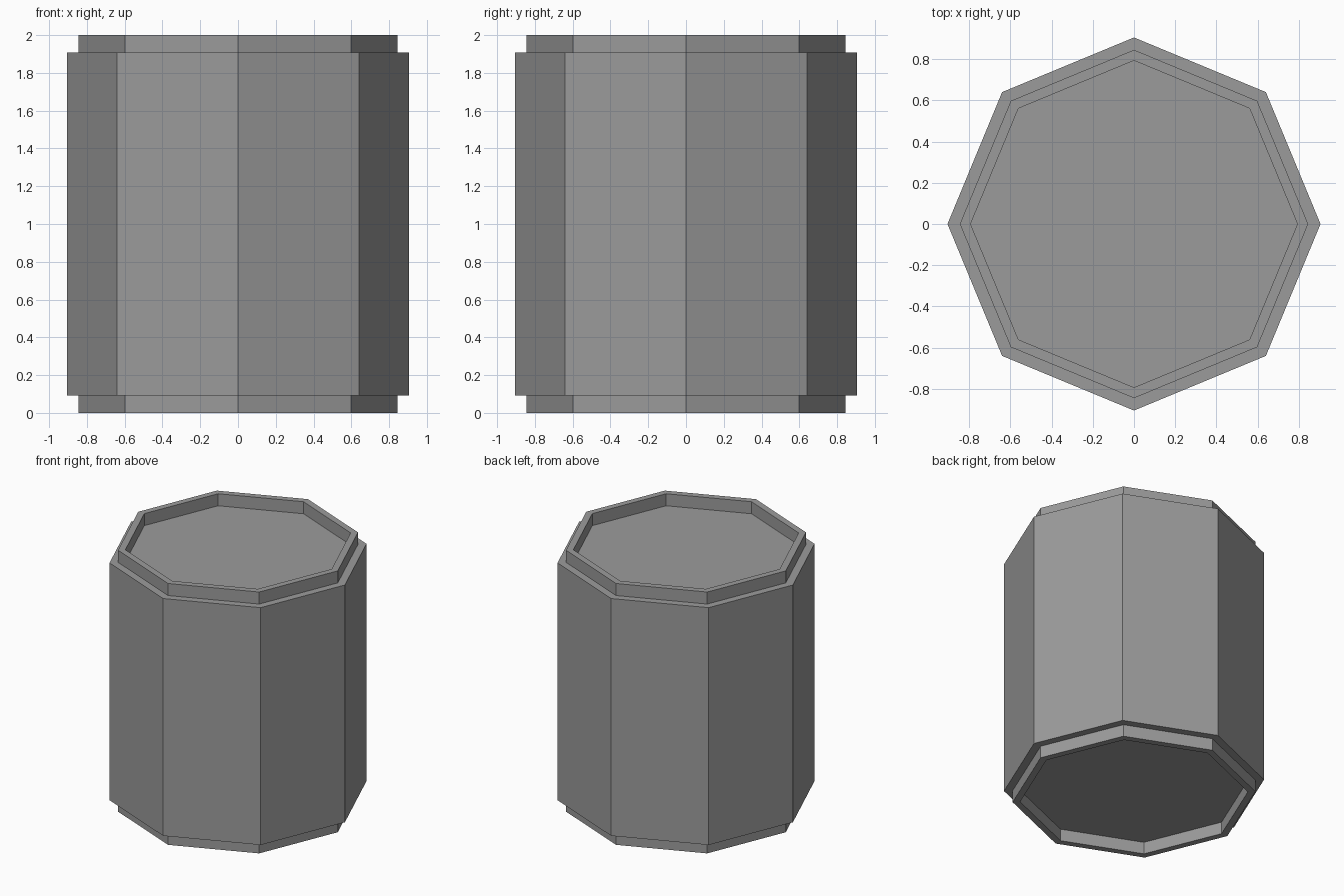
import bpy
import bmesh
from math import cos, sin, tau

cube = bpy.data.objects.get("Cube")
if cube:
    bpy.data.objects.remove(cube)

SIDES = 8
grey = bpy.data.materials.new("mid_grey")
grey.use_nodes = True
colour = (0.33, 0.33, 0.33, 1)
grey.diffuse_color = colour
grey.node_tree.nodes["Principled BSDF"].inputs["Base Color"].default_value = colour


def lathe(name, profile):
    """Sweep a (radius, height) profile around z and cap both ends."""
    bm = bmesh.new()
    rings = [[bm.verts.new((r * cos(tau * i / SIDES), r * sin(tau * i / SIDES), z))
              for i in range(SIDES)] for r, z in profile]
    for low, high in zip(rings, rings[1:]):
        for i in range(SIDES):
            j = (i + 1) % SIDES
            bm.faces.new((low[i], low[j], high[j], high[i]))
    bm.faces.new(rings[0][::-1])
    bm.faces.new(rings[-1])
    bmesh.ops.recalc_face_normals(bm, faces=bm.faces)
    mesh = bpy.data.meshes.new(name)
    bm.to_mesh(mesh)
    bm.free()
    mesh.materials.append(grey)
    obj = bpy.data.objects.new(name, mesh)
    bpy.context.collection.objects.link(obj)
    return obj


# Octagonal body with a raised rim and a recessed panel at each end
BODY, RIM, PANEL = 0.905, 0.845, 0.793
HEIGHT, STEP = 2.0, 0.092
bottom = [(PANEL, STEP), (PANEL, 0), (RIM, 0), (RIM, STEP), (BODY, STEP)]
top = [(r, HEIGHT - z) for r, z in reversed(bottom)]
lathe("octagonal_barrel", bottom + top)
